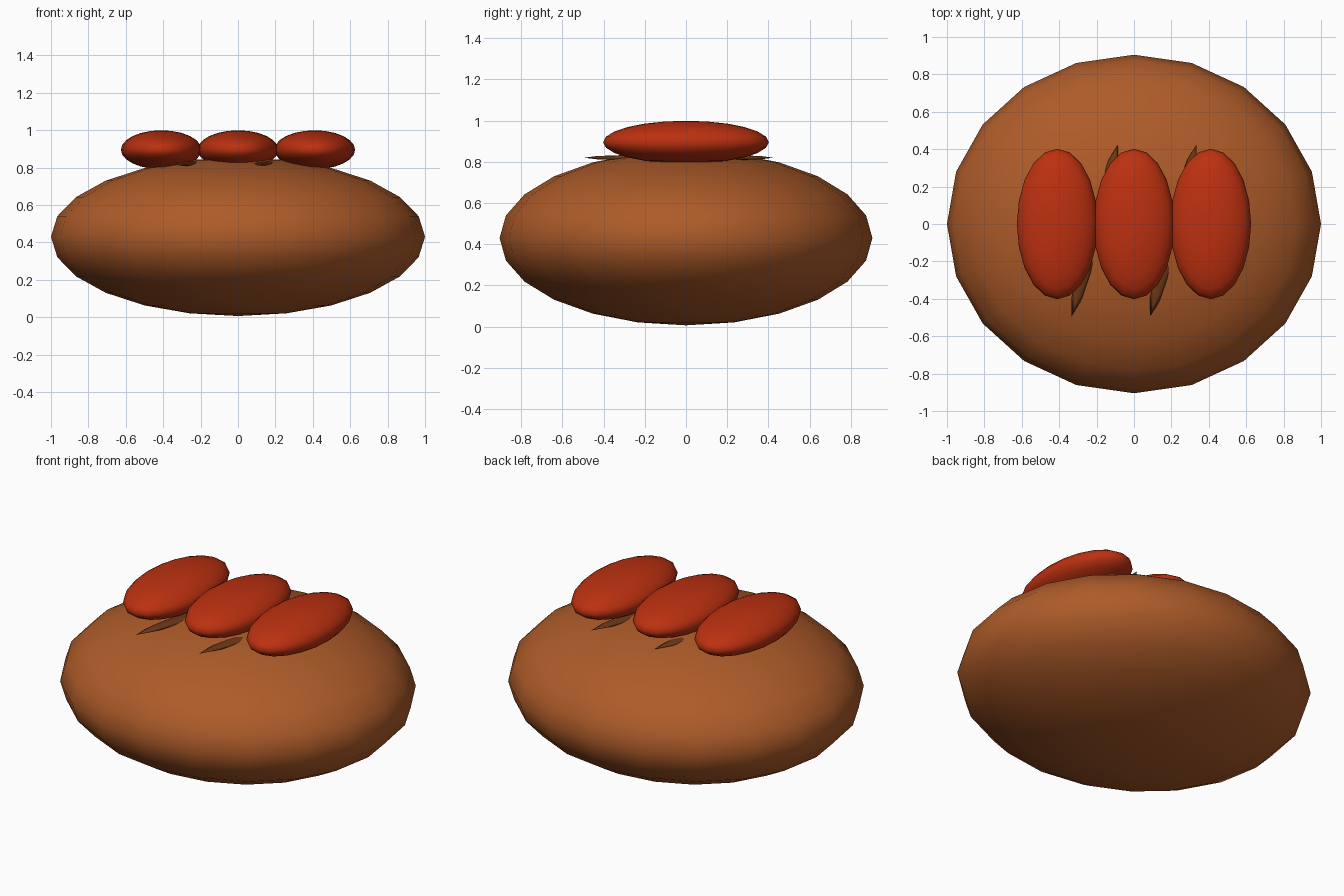
import bpy, math

if "Cube" in bpy.data.objects:
    bpy.data.objects.remove(bpy.data.objects["Cube"])


def material(name, rgb):
    m = bpy.data.materials.new(name)
    m.diffuse_color = (*rgb, 1)
    m.use_nodes = True
    m.node_tree.nodes["Principled BSDF"].inputs["Base Color"].default_value = m.diffuse_color
    return m


crust = material("brown crust", (0.42, 0.105, 0.022))
red = material("sausage red", (0.50, 0.030, 0.005))
dark = material("dark brown", (0.15, 0.038, 0.008))


def ellipsoid(name, loc, radii, mat, segments, rings, turn=0):
    bpy.ops.mesh.primitive_uv_sphere_add(segments=segments, ring_count=rings, radius=1,
                                         location=loc, rotation=(0, 0, turn))
    ob = bpy.context.object
    ob.name = name
    ob.scale = radii
    bpy.ops.object.transform_apply(location=False, rotation=True, scale=True)
    bpy.ops.object.shade_smooth()
    ob.data.materials.append(mat)
    return ob


# Bread bun
ellipsoid("bun", (0, 0, 0.43), (1.0, 0.905, 0.424), crust, 20, 12)

# Three sausages side by side on top
for i, x in enumerate((-0.41, 0, 0.41)):
    ellipsoid(f"sausage_{i + 1}", (x, 0, 0.895), (0.216, 0.402, 0.104), red, 20, 12)

# Thin slanted slashes showing between the sausages
for i, x in enumerate((-0.21, 0.21)):
    ellipsoid(f"slash_{i + 1}", (x, -0.035, 0.82), (0.045, 0.475, 0.016), dark, 10, 6,
              math.radians(-15))
